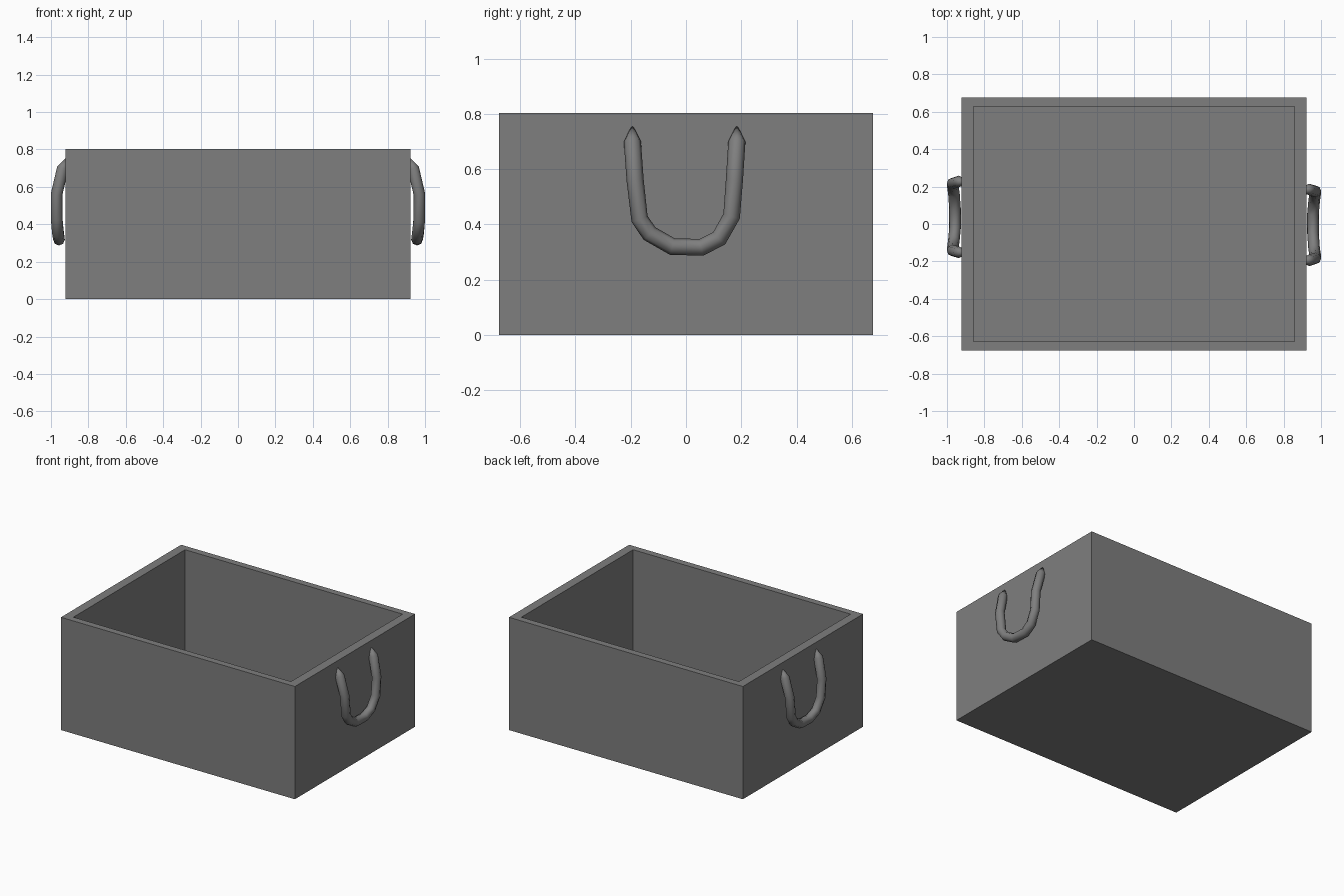
import bpy
import bmesh
from math import cos, sin, tau, pi
from mathutils import Matrix, Vector

cube = bpy.data.objects.get("Cube")
if cube:
    bpy.data.objects.remove(cube, do_unlink=True)

grey = bpy.data.materials.new("grey")
grey.use_nodes = True
colour = (0.21, 0.21, 0.21, 1)
grey.diffuse_color = colour
grey.node_tree.nodes["Principled BSDF"].inputs["Base Color"].default_value = colour


def finish(name, bm, smooth):
    bmesh.ops.recalc_face_normals(bm, faces=bm.faces)
    for face in bm.faces:
        face.smooth = smooth
    mesh = bpy.data.meshes.new(name)
    bm.to_mesh(mesh)
    bm.free()
    mesh.materials.append(grey)
    obj = bpy.data.objects.new(name, mesh)
    bpy.context.collection.objects.link(obj)


# Open box: inset the top face in proportion, then push it down to form the floor
LENGTH, WIDTH, HEIGHT = 1.843, 1.352, 0.803
INNER = 0.93
FLOOR = HEIGHT * (1 - INNER) / 2
bm = bmesh.new()
bmesh.ops.create_cube(bm, size=1, matrix=Matrix.Translation((0, 0, HEIGHT / 2))
                      @ Matrix.Diagonal((LENGTH, WIDTH, HEIGHT, 1)))
top = max(bm.faces, key=lambda f: f.calc_center_median().z)
bmesh.ops.inset_individual(bm, faces=[top], thickness=0.05)
for v in top.verts:
    v.co.x = INNER * LENGTH / 2 * (1 if v.co.x > 0 else -1)
    v.co.y = INNER * WIDTH / 2 * (1 if v.co.y > 0 else -1)
inside = bmesh.ops.extrude_discrete_faces(bm, faces=[top])
for v in inside["faces"][0].verts:
    v.co.z = FLOOR
finish("box", bm, False)

# Drooping handle: a round tube that tapers to a point at each end
RADIUS, SIDES = 0.031, 8
PATH = [Vector(p) for p in (
    (0.914, -0.194, 0.762), (0.937, -0.194, 0.7), (0.97, -0.184, 0.56),
    (0.969, -0.168, 0.42), (0.963, -0.132, 0.367), (0.957, -0.05, 0.32),
    (0.957, 0.055, 0.317), (0.963, 0.12, 0.35), (0.969, 0.165, 0.43),
    (0.97, 0.175, 0.56), (0.937, 0.184, 0.7), (0.914, 0.184, 0.762))]


def add_handle(name, turn, shift):
    bm = bmesh.new()
    rings = []
    for before, here, after in zip(PATH, PATH[1:], PATH[2:]):
        along = ((here - before).normalized() + (after - here).normalized()).normalized()
        side = along.cross(Vector((1, 0, 0))).normalized()
        out = side.cross(along)
        rings.append([bm.verts.new(here + RADIUS * (out * cos(tau * i / SIDES)
                                                    + side * sin(tau * i / SIDES)))
                      for i in range(SIDES)])
    tips = [bm.verts.new(PATH[0]), bm.verts.new(PATH[-1])]
    for i in range(SIDES):
        j = (i + 1) % SIDES
        for a, b in zip(rings, rings[1:]):
            bm.faces.new((a[i], a[j], b[j], b[i]))
        for tip, ring in zip(tips, (rings[0], rings[-1])):
            bm.faces.new((tip, ring[i], ring[j]))
    bm.transform(Matrix.Translation((0, shift, 0)) @ Matrix.Rotation(turn, 4, "Z"))
    finish(name, bm, True)


add_handle("left_handle", 0, 0)
add_handle("right_handle", pi, 0.033)
